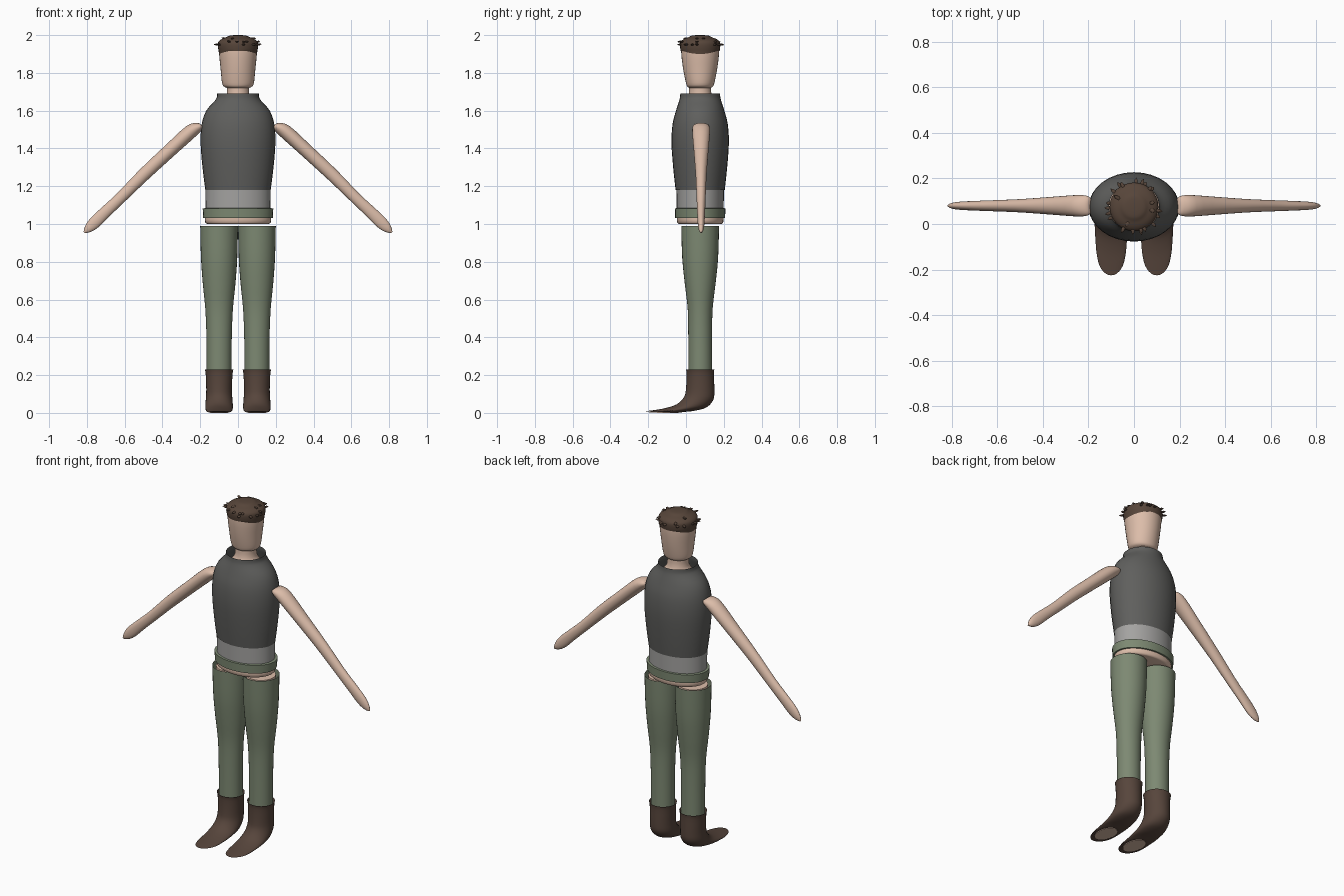
import bpy, bmesh, math, random
from mathutils import Vector, Matrix

cube = bpy.data.objects.get("Cube")
if cube:
    bpy.data.objects.remove(cube, do_unlink=True)

CY = 0.075  # depth of the body axis


def material(name, *rgb):
    m = bpy.data.materials.new(name)
    m.use_nodes = True
    m.diffuse_color = (*rgb, 1)
    m.node_tree.nodes["Principled BSDF"].inputs["Base Color"].default_value = (*rgb, 1)
    return m


SKIN = material("skin", 0.72, 0.51, 0.40)
VEST = material("charcoal cloth", 0.115, 0.115, 0.11)
SHIRT = material("grey cloth", 0.37, 0.365, 0.355)
GREEN = material("olive cloth", 0.205, 0.25, 0.17)
LEATHER = material("brown leather", 0.095, 0.06, 0.045)
HAIR = material("dark brown hair", 0.095, 0.06, 0.042)


def finish(name, bm, mat):
    bmesh.ops.recalc_face_normals(bm, faces=bm.faces)
    mesh = bpy.data.meshes.new(name)
    bm.to_mesh(mesh)
    bm.free()
    mesh.materials.append(mat)
    ob = bpy.data.objects.new(name, mesh)
    bpy.context.collection.objects.link(ob)
    bpy.ops.object.select_all(action='DESELECT')
    ob.select_set(True)
    bpy.context.view_layer.objects.active = ob
    bpy.ops.object.shade_smooth_by_angle(angle=math.radians(45))
    return ob


def spline(a, b, c, d, t):
    return 0.5 * (2 * b + (c - a) * t + (2 * a - 5 * b + 4 * c - d) * t * t
                  + (3 * b - a - 3 * c + d) * t ** 3)


def loft(name, rings, mat, caps=(False, False), steps=3, sides=32, wave=0):
    """Skin ellipses given as (centre, half axis, half axis)."""
    rings = [tuple(Vector(v) for v in r) for r in rings]
    path = []
    for i in range(len(rings) - 1):
        four = [rings[min(max(i + k, 0), len(rings) - 1)] for k in (-1, 0, 1, 2)]
        for s in range(steps):
            path.append([spline(*(r[j] for r in four), s / steps) for j in range(3)])
    path.append(rings[-1])
    bm = bmesh.new()
    loops = []
    for c, u, v in path:
        angles = [2 * math.pi * k / sides for k in range(sides)]
        loops.append([bm.verts.new(c + u * math.cos(a) + v * math.sin(a)) for a in angles])
    for k, vert in enumerate(loops[0]):
        vert.co.z -= wave * math.cos(4 * math.pi * k / sides)
    for a, b in zip(loops, loops[1:]):
        for k in range(sides):
            n = (k + 1) % sides
            bm.faces.new((a[k], a[n], b[n], b[k]))
    if caps[0]:
        bm.faces.new(loops[0])
    if caps[1]:
        bm.faces.new(loops[-1])
    return finish(name, bm, mat)


def upright(profile, x=0):
    """Level rings from (height, half width, half depth)."""
    return [((x, CY, z), (rx, 0, 0), (0, ry, 0)) for z, rx, ry in profile]


def slanted(profile, x):
    """Rings from (front y, front z, back y, back z, half width)."""
    return [((x, (fy + by) / 2, (fz + bz) / 2), (w, 0, 0), (0, (by - fy) / 2, (bz - fz) / 2))
            for fy, fz, by, bz, w in profile]


# Torso clothing and the body beneath
loft("vest", upright([(1.18, .173, .13), (1.3, .188, .143), (1.43, .198, .152), (1.53, .192, .146),
                      (1.6, .168, .128), (1.65, .125, .112), (1.67, .112, .107), (1.69, .11, .105)]), VEST)
loft("undershirt", upright([(1.07, .172, .124), (1.19, .173, .126)]), SHIRT)
loft("waistband", upright([(1.03, .165, .12), (1.032, .184, .132), (1.082, .187, .134), (1.085, .165, .12)]),
     GREEN, steps=1)
loft("pelvis", upright([(1.0, .16, .112), (1.008, .174, .122), (1.04, .175, .124), (1.08, .168, .12)]),
     SKIN, (True, True), 2)

# Neck, head and hair
loft("neck", upright([(1.58, .13, .1), (1.64, .085, .08), (1.68, .06, .06), (1.75, .06, .058)]), SKIN)
loft("head", upright([(1.72, .055, .055), (1.728, .075, .068), (1.75, .085, .076), (1.82, .092, .09),
                      (1.9, .1, .1), (1.95, .1, .1)]), SKIN, (True, True))
loft("hair_cap", upright([(1.91, .101, .102), (1.935, .106, .106), (1.962, .105, .105), (1.978, .088, .088),
                          (1.988, .064, .064), (1.997, .045, .045), (2.0, .016, .016)]),
     HAIR, (False, True), wave=.01)

# Small tufts standing out of the hair
random.seed(4)
bm = bmesh.new()
for i in range(26):
    a = i * 2.4 + random.uniform(-.3, .3)
    r, z = random.choice([(.108, 1.95), (.104, 1.965), (.08, 1.982)])
    out = Vector((math.cos(a), math.sin(a), random.uniform(-.1, .25)))
    place = Matrix.Translation((r * math.cos(a), CY + r * math.sin(a), z))
    turn = out.to_track_quat('Z', 'Y').to_matrix().to_4x4()
    size = Matrix.Diagonal((.009, .006, random.uniform(.014, .024), 1))
    bmesh.ops.create_icosphere(bm, subdivisions=1, radius=1, matrix=place @ turn @ size)
finish("hair_tufts", bm, HAIR)

# Limbs, one set per side
ARM = [(.192, 1.522, .012, .03), (.205, 1.517, .025, .043), (.25, 1.49, .037, .047), (.36, 1.39, .036, .039),
       (.5, 1.26, .034, .029), (.62, 1.14, .03, .024), (.7, 1.065, .031, .021), (.76, 1.007, .032, .018),
       (.795, .973, .021, .013), (.815, .955, .004, .004)]
for side, s in (("left", 1), ("right", -1)):
    x = s * .1
    n = Vector((s * .68, 0, .73))
    loft(side + "_arm", [((s * px, .08, pz), n * thick, (0, deep, 0)) for px, pz, thick, deep in ARM],
         SKIN, (True, True), sides=24)
    loft(side + "_leg", upright([(.2, .055, .055), (.55, .06, .055), (.8, .075, .075), (.985, .08, .08)], x),
         SKIN, (True, True))
    loft(side + "_trouser", upright([(.2, .066, .063), (.4, .067, .063), (.55, .073, .066), (.68, .086, .081),
                                     (.82, .096, .095), (.99, .1, .1)], x), GREEN)
    loft(side + "_boot", slanted([(0, .23, .15, .23, .076), (.003, .205, .148, .205, .071),
                                  (0, .13, .15, .12, .068), (-.01, .085, .145, .07, .07),
                                  (-.05, .045, .11, .03, .073), (-.12, .023, .05, .012, .071),
                                  (-.19, .012, 0, .006, .067), (-.225, .007, -.03, .002, .062)], x),
         LEATHER, (False, True))
    loft(side + "_sole_patch", slanted([(-.195, .006, -.04, .006, .048), (-.195, .001, -.04, 0, .048)], x),
         SKIN, (True, True), 1)
